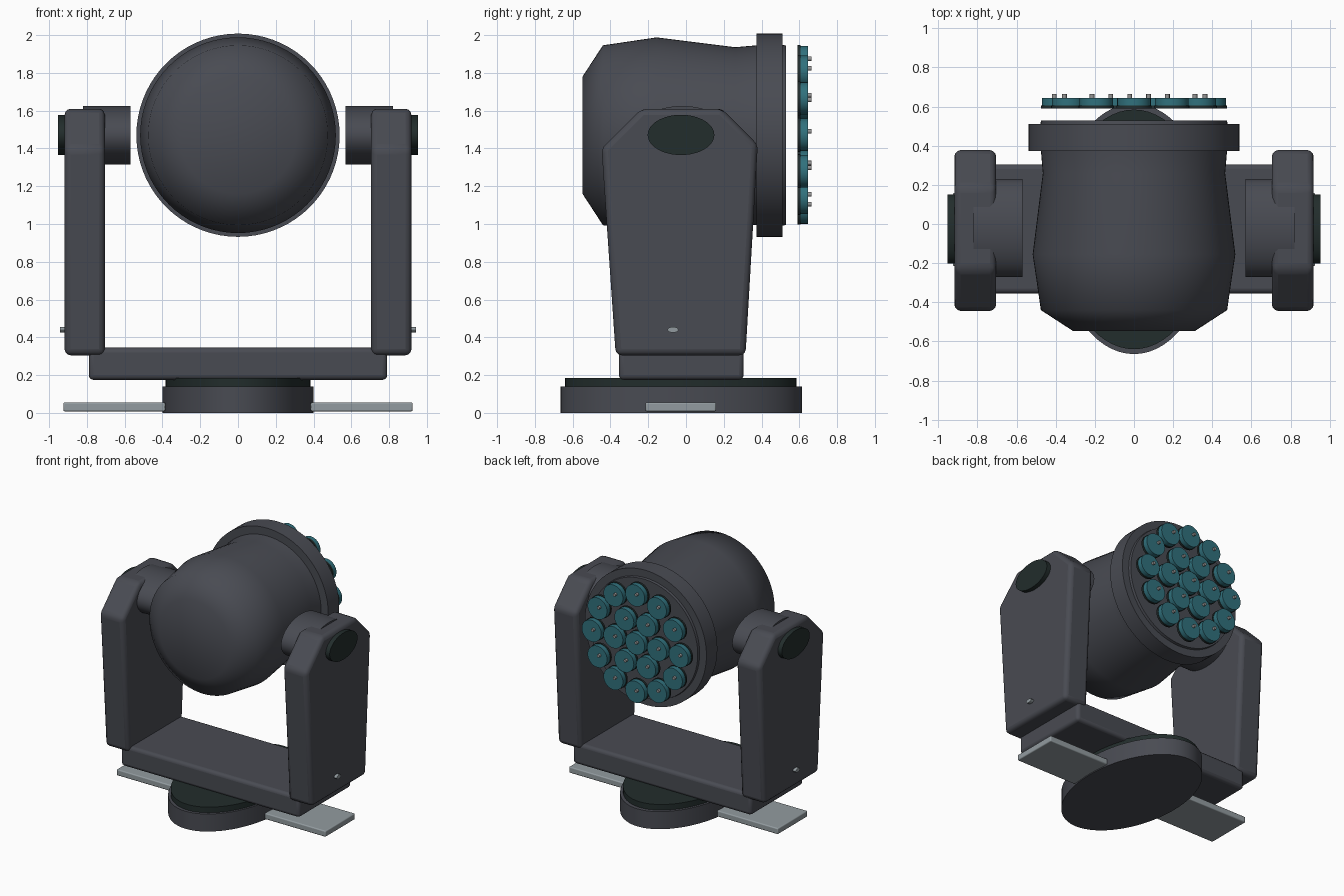
import bpy, bmesh, math
from mathutils import Matrix, Vector

if "Cube" in bpy.data.objects:
    bpy.data.objects.remove(bpy.data.objects["Cube"])


def material(name, rgb):
    m = bpy.data.materials.new(name)
    m.diffuse_color = (*rgb, 1)
    m.use_nodes = True
    m.node_tree.nodes["Principled BSDF"].inputs["Base Color"].default_value = m.diffuse_color
    return m


GREY = material("charcoal grey", (0.066, 0.070, 0.085))
DARK = material("dark green black", (0.016, 0.026, 0.025))
LIGHT = material("light steel", (0.29, 0.33, 0.35))
TEAL = material("teal lens", (0.030, 0.165, 0.205))
PIN = material("pin grey", (0.30, 0.30, 0.30))


def finish(name, bm, mat, bevel=0, angle=35):
    bmesh.ops.recalc_face_normals(bm, faces=bm.faces)
    me = bpy.data.meshes.new(name)
    bm.to_mesh(me)
    bm.free()
    me.materials.append(mat)
    ob = bpy.data.objects.new(name, me)
    bpy.context.collection.objects.link(ob)
    if bevel:
        mod = ob.modifiers.new("rounded edges", "BEVEL")
        mod.width = bevel
        mod.segments = 3
        mod.limit_method = "ANGLE"
        mod.angle_limit = math.radians(25)
    bpy.ops.object.select_all(action="DESELECT")
    ob.select_set(True)
    bpy.context.view_layer.objects.active = ob
    bpy.ops.object.shade_smooth_by_angle(angle=math.radians(angle))
    return ob


def box(name, lo, hi, mat, bevel=0):
    lo, hi = Vector(lo), Vector(hi)
    bm = bmesh.new()
    bmesh.ops.create_cube(bm, size=1, matrix=Matrix.Translation((lo + hi) / 2)
                          @ Matrix.Diagonal((*(hi - lo), 1)))
    return finish(name, bm, mat, bevel)


def add_disc(bm, lo, hi, axis, sides=64):
    """Elliptical cylinder filling the bounds lo..hi along the given axis."""
    lo, hi = Vector(lo), Vector(hi)
    turn = {"x": Matrix.Rotation(math.pi / 2, 4, "Y"),
            "y": Matrix.Rotation(math.pi / 2, 4, "X"),
            "z": Matrix.Identity(4)}[axis]
    bmesh.ops.create_cone(bm, cap_ends=True, segments=sides, radius1=0.5, radius2=0.5, depth=1,
                          matrix=Matrix.Translation((lo + hi) / 2)
                          @ Matrix.Diagonal((*(hi - lo), 1)) @ turn)


def disc(name, lo, hi, axis, mat, sides=64):
    bm = bmesh.new()
    add_disc(bm, lo, hi, axis, sides)
    return finish(name, bm, mat)


def lathe_y(name, profile, mat, angle, cz=1.47, sides=72):
    """Turn (y, radius) points around the horizontal head axis."""
    bm = bmesh.new()
    rings = [[bm.verts.new((r * math.cos(2 * math.pi * i / sides), y,
                            cz + r * math.sin(2 * math.pi * i / sides)))
              for i in range(sides)] for y, r in profile]
    for a, b in zip(rings, rings[1:]):
        for i in range(sides):
            j = (i + 1) % sides
            bm.faces.new((a[i], a[j], b[j], b[i]))
    bm.faces.new(rings[0])
    bm.faces.new(rings[-1])
    return finish(name, bm, mat, angle=angle)


# Base and turntable
disc("base", (-0.40, -0.665, 0), (0.40, 0.615, 0.14), "z", GREY)
disc("turntable", (-0.385, -0.64, 0.135), (0.385, 0.585, 0.185), "z", DARK)

# Yoke crossbar
box("crossbar", (-0.79, -0.355, 0.175), (0.79, 0.305, 0.345), GREY, 0.025)

# Yoke arm outline (y, z)
ARM = [(-0.372, 0.305), (0.315, 0.305), (0.38, 1.42), (0.19, 1.61), (-0.235, 1.61), (-0.447, 1.40)]
for side, s in (("left", -1), ("right", 1)):
    bm = bmesh.new()
    inner = bm.faces.new([bm.verts.new((s * 0.705, y, z)) for y, z in ARM])
    ext = bmesh.ops.extrude_face_region(bm, geom=[inner])["geom"]
    bmesh.ops.translate(bm, vec=(s * 0.213, 0, 0),
                        verts=[v for v in ext if isinstance(v, bmesh.types.BMVert)])
    if inner not in bm.faces[:] or not inner.is_valid or len(bm.faces) == 7:
        bm.faces.new([v for v in inner.verts])
    finish(side + "_arm", bm, GREY, 0.032)

    def span(x0, x1):
        return min(s * x0, s * x1), max(s * x0, s * x1)

    a, b = span(0.57, 0.82)
    disc(side + "_pivot", (a, -0.27, 1.315), (b, 0.23, 1.625), "x", GREY)
    a, b = span(0.88, 0.953)
    disc(side + "_pivot_cap", (a, -0.203, 1.365), (b, 0.15, 1.578), "x", DARK)
    a, b = span(0.90, 0.942)
    disc(side + "_screw", (a, -0.098, 0.425), (b, -0.04, 0.455), "x", LIGHT, 16)
    a, b = span(0.385, 0.925)
    box(side + "_foot_plate", (a, -0.215, 0.008), (b, 0.16, 0.056), LIGHT, 0.008)

# Lamp head shell, front ring and face plate
lathe_y("head_shell", [(-0.548, 0.31), (-0.44, 0.476), (-0.155, 0.518), (0.26, 0.466), (0.40, 0.478)],
        GREY, 62)
lathe_y("front_ring", [(0.372, 0.538), (0.372 + 0.138, 0.538)], GREY, 35)
lathe_y("face_plate", [(0.50, 0.48), (0.53, 0.475)], GREY, 35)

# Lens array: centre, inner ring of six, outer ring of twelve
spots = [(0, 0)]
for count, radius in ((6, 0.193), (12, 0.385)):
    for i in range(count):
        t = 2 * math.pi * i / count
        spots.append((radius * math.cos(t), radius * math.sin(t)))


def array(name, r, y0, y1, mat, sides, dx=0, dz=0):
    bm = bmesh.new()
    for x, z in spots:
        x, z = x + dx, z + 1.472 + dz
        add_disc(bm, (x - r, y0, z - r), (x + r, y1, z + r), "y", sides)
    finish(name, bm, mat)


array("lens_bases", 0.09, 0.59, 0.606, DARK, 32)
array("lenses", 0.086, 0.604, 0.645, TEAL, 32)
array("lens_pins", 0.012, 0.64, 0.665, PIN, 12, -0.022, 0.018)
